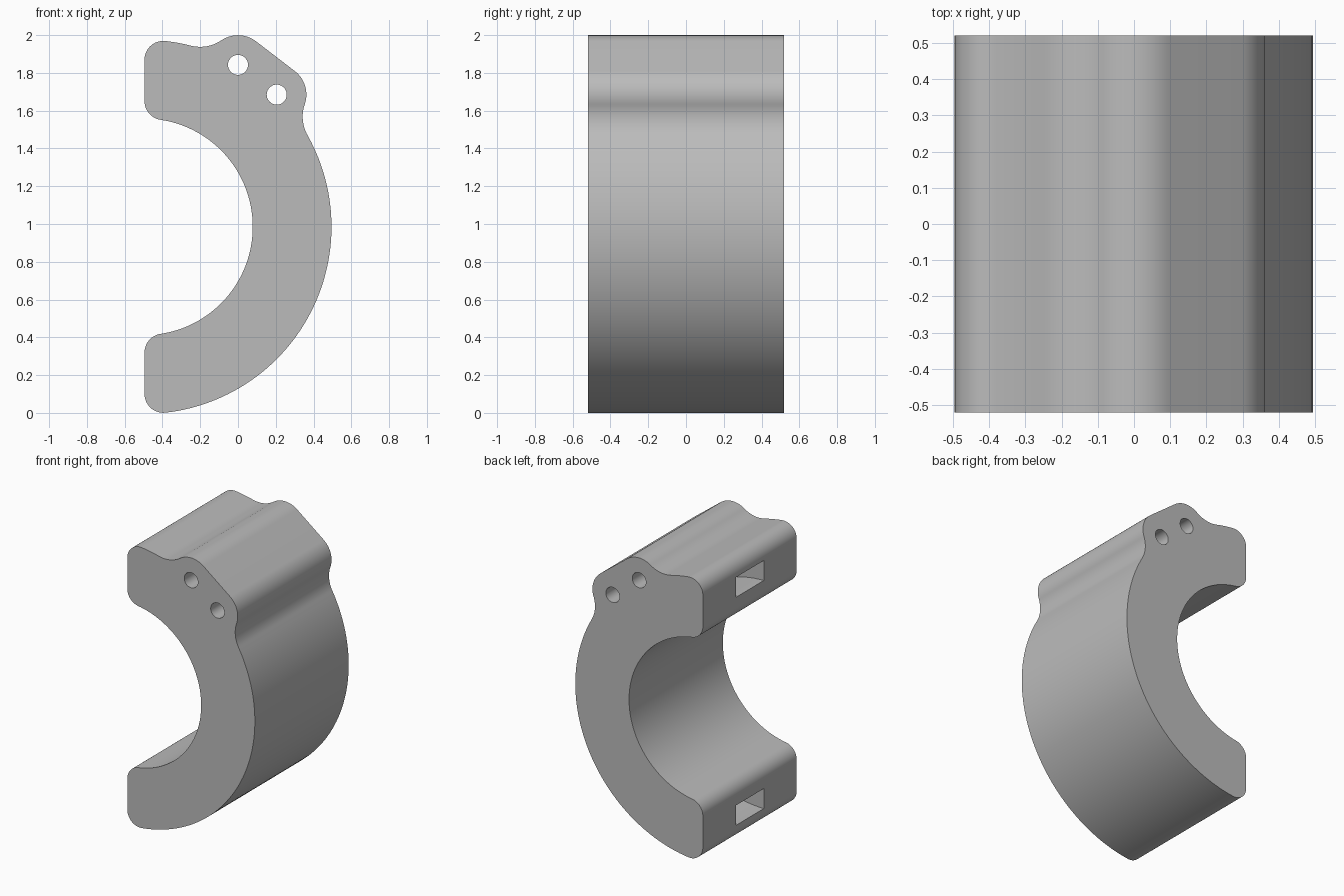
import bpy
import bmesh
from math import acos, atan2, cos, pi, radians, sin, sqrt

if "Cube" in bpy.data.objects:
    bpy.data.objects.remove(bpy.data.objects["Cube"], do_unlink=True)

HALF = 0.52                      # half depth along y
END = -0.495                     # flat end plane of the half ring
C = (END, 0.985)                 # ring centre (x, z)
OUTER, INNER = 0.99, 0.573
LUG, CORNER, BLEND = 0.157, 0.1, 0.2

grey = bpy.data.materials.new("plain grey")
grey.use_nodes = True
grey.diffuse_color = (0.5, 0.5, 0.5, 1)
grey.node_tree.nodes["Principled BSDF"].inputs["Base Color"].default_value = (0.5, 0.5, 0.5, 1)


def polar(centre, radius, angle):
    return (centre[0] + radius * cos(angle), centre[1] + radius * sin(angle))


def heading(a, b):
    return atan2(b[1] - a[1], b[0] - a[0])


def arc(centre, radius, start, end, step=radians(3)):
    """Arc points from start to end, taking the shorter way round."""
    sweep = (end - start + pi) % (2 * pi) - pi
    n = max(6, int(abs(sweep) / step))
    return [polar(centre, radius, start + sweep * i / n) for i in range(n + 1)]


def prism(name, outline, half):
    """Extrude an (x, z) outline symmetrically along y."""
    bm = bmesh.new()
    face = bm.faces.new([bm.verts.new((x, -half, z)) for x, z in outline])
    new = bmesh.ops.extrude_face_region(bm, geom=[face])["geom"]
    bmesh.ops.translate(bm, vec=(0, 2 * half, 0),
                        verts=[v for v in new if isinstance(v, bmesh.types.BMVert)])
    bmesh.ops.recalc_face_normals(bm, faces=bm.faces)
    mesh = bpy.data.meshes.new(name)
    bm.to_mesh(mesh)
    bm.free()
    mesh.materials.append(grey)
    obj = bpy.data.objects.new(name, mesh)
    bpy.context.collection.objects.link(obj)
    return obj


# Centres of the rounded corners, lugs and concave blends
rise_out = sqrt((OUTER - CORNER) ** 2 - CORNER ** 2)
rise_in = sqrt((INNER + CORNER) ** 2 - CORNER ** 2)
low_out, low_in, high_in, high_out = [
    (END + CORNER, C[1] + dz) for dz in (-rise_out, -rise_in, rise_in, rise_out)]
side_lug = polar(C, OUTER, radians(45))
top_lug = polar(C, OUTER, radians(60))
reach = OUTER + BLEND
spread = acos((reach ** 2 + OUTER ** 2 - (LUG + BLEND) ** 2) / (2 * OUTER * reach))
side_blend = polar(C, reach, radians(45) - spread)
top_blend = polar(C, reach, radians(60) + spread)
between = radians(52.5)

# Outline of the clamp half, counter-clockwise from the lower end
outline = []
for piece in (
    arc(low_out, CORNER, pi, heading(C, low_out)),
    arc(C, OUTER, heading(C, low_out), heading(C, side_blend), radians(2)),
    arc(side_blend, BLEND, heading(side_blend, C), heading(side_blend, side_lug)),
    arc(side_lug, LUG, heading(side_lug, side_blend), between),
    arc(top_lug, LUG, between, heading(top_lug, top_blend)),
    arc(top_blend, BLEND, heading(top_blend, top_lug), heading(top_blend, C)),
    arc(C, OUTER, heading(C, top_blend), heading(C, high_out)),
    arc(high_out, CORNER, heading(C, high_out), pi),
    arc(high_in, CORNER, pi, heading(high_in, C)),
    arc(C, INNER, heading(C, high_in), heading(C, low_in), radians(2)),
    arc(low_in, CORNER, heading(low_in, C), pi),
):
    for p in piece:
        if not outline or abs(p[0] - outline[-1][0]) + abs(p[1] - outline[-1][1]) > 1e-5:
            outline.append(p)
body = prism("clamp_half", outline, HALF)

# Cutters: two pin holes and the curved strap channel joining both end slots
cutters = []
for name, centre in (("top_pin_hole", top_lug), ("side_pin_hole", side_lug)):
    ring = [polar(centre, 0.053, 2 * pi * i / 48) for i in range(48)]
    cutters.append(prism(name + "_cutter", ring, HALF + 0.1))
limit = radians(89.99)
channel = ([(END - 0.1, C[1] - 0.87)] + arc(C, 0.87, -limit, limit)
           + [(END - 0.1, C[1] + 0.87), (END - 0.1, C[1] + 0.73)]
           + arc(C, 0.73, limit, -limit) + [(END - 0.1, C[1] - 0.73)])
cutters.append(prism("strap_channel_cutter", channel, 0.155))

bpy.context.view_layer.objects.active = body
body.select_set(True)
for cutter in cutters:
    mod = body.modifiers.new(cutter.name, "BOOLEAN")
    mod.operation = "DIFFERENCE"
    mod.solver = "EXACT"
    mod.object = cutter
    bpy.ops.object.modifier_apply(modifier=mod.name)
    bpy.data.objects.remove(cutter, do_unlink=True)

bpy.ops.object.shade_smooth_by_angle(angle=radians(30))
